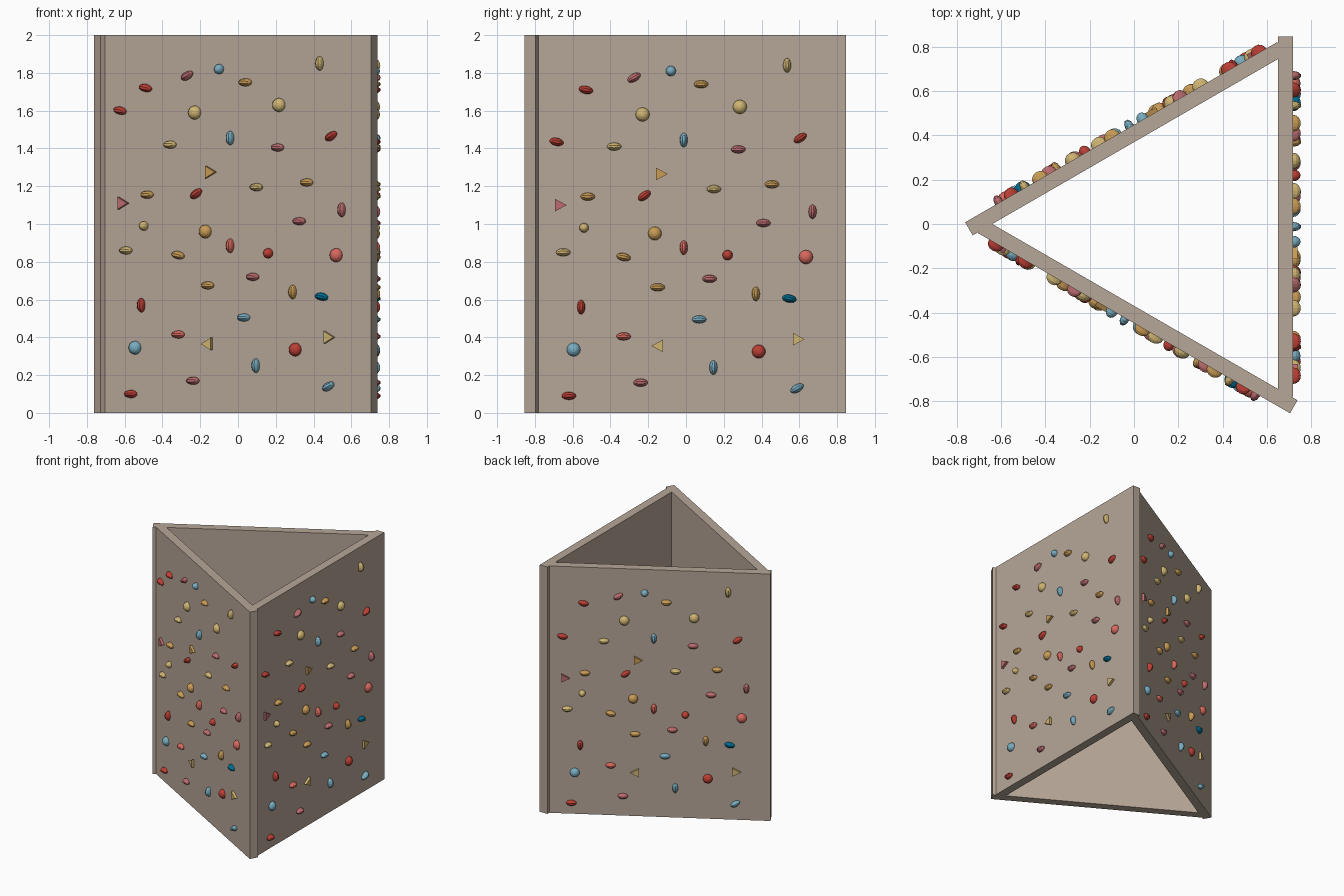
import bpy, bmesh
from math import radians, pi
from mathutils import Matrix, Vector

if "Cube" in bpy.data.objects:
    bpy.data.objects.remove(bpy.data.objects["Cube"])

CX, OUT, INN, T = 0.22, 0.498, 0.43, 0.847   # triangle centre, face distances, panel end

COLORS = {
    "stone": (0.47, 0.38, 0.31), "red": (0.50, 0.05, 0.035), "coral": (0.68, 0.14, 0.11),
    "rose": (0.50, 0.15, 0.16), "gold": (0.58, 0.33, 0.09), "yellow": (0.62, 0.46, 0.17),
    "blue": (0.19, 0.42, 0.53), "teal": (0.0, 0.15, 0.28)}
mats = {}
for name, c in COLORS.items():
    mats[name] = bpy.data.materials.new(name)
    mats[name].diffuse_color = (*c, 1)

# oval beads by colour: along panel, height, tilt in degrees
OVALS = {
    "red": [(-.53, 1.71, -12), (.605, 1.455, 32), (-.22, 1.15, 35), (-.555, .56, 90), (-.62, .09, 0)],
    "rose": [(-.275, 1.775, 30), (.277, 1.395, 0), (.41, 1.005, 0), (.67, 1.065, 90),
             (.125, .71, 0), (-.24, .16, 0)],
    "coral": [(-.012, .875, 90), (-.33, .405, 0)],
    "gold": [(.08, 1.74, 0), (-.52, 1.145, 0), (.455, 1.21, 0), (-.33, .825, -12),
             (-.15, .665, 0), (.37, .63, 90)],
    "yellow": [(.535, 1.84, 90), (-.38, 1.41, 0), (.148, 1.185, 0), (-.65, .85, 0)],
    "blue": [(-.012, 1.445, 90), (.07, .495, 0), (.145, .24, 90), (.588, .13, 30)],
    "teal": [(.547, .605, -10)]}
# round beads: along panel, height, diameter
ROUNDS = {
    "blue": [(-.08, 1.81, .054), (-.595, .335, .072)],
    "yellow": [(-.23, 1.58, .074), (.285, 1.62, .074), (-.54, .98, .05)],
    "gold": [(-.165, .95, .072)],
    "red": [(.22, .835, .054), (.385, .325, .072)],
    "coral": [(.635, .825, .074)]}
# triangular chips: along panel, height, pointing angle
CHIPS = {"gold": [(-.13, 1.265, 0)], "rose": [(-.665, 1.10, 0)],
         "yellow": [(-.15, .355, 180), (.595, .39, 0)]}


def place(t, z, ang=0):
    return Matrix.Translation((OUT, t, z)) @ Matrix.Rotation(radians(ang), 4, 'X')


def make(name, bm, color, turn):
    bmesh.ops.recalc_face_normals(bm, faces=bm.faces[:])
    me = bpy.data.meshes.new(name)
    bm.to_mesh(me)
    bm.free()
    me.materials.append(mats[color])
    ob = bpy.data.objects.new(name, me)
    ob.matrix_world = Matrix.Translation((CX, 0, 0)) @ Matrix.Rotation(turn, 4, 'Z')
    bpy.context.collection.objects.link(ob)


def beads(color, dz, end_z):
    bm = bmesh.new()
    ovals = list(OVALS.get(color, []))
    if color == "red":
        ovals.append((-.685, end_z, -12))
    for t, z, a in ovals:      # poles on the long axis
        m = place(t, z + dz, a) @ Matrix.Diagonal((.037, .038, .021, 1)) @ Matrix.Rotation(pi / 2, 4, 'X')
        bmesh.ops.create_uvsphere(bm, u_segments=10, v_segments=8, radius=1, matrix=m)
    for t, z, d in ROUNDS.get(color, []):      # poles facing outward
        m = place(t, z + dz) @ Matrix.Diagonal((.034, d / 2, d / 2, 1)) @ Matrix.Rotation(pi / 2, 4, 'Y')
        bmesh.ops.create_uvsphere(bm, u_segments=16, v_segments=8, radius=1, matrix=m)
    for t, z, a in CHIPS.get(color, []):
        m = place(t, z + dz, a)
        tri = [(-.028, -.033), (.033, 0), (-.028, .033)]
        f = bm.faces.new([bm.verts.new(m @ Vector((-.01, y, h))) for y, h in tri])
        r = bmesh.ops.extrude_face_region(bm, geom=[f])
        bmesh.ops.translate(bm, vec=(.03, 0, 0), verts=[v for v in r["geom"] if isinstance(v, bmesh.types.BMVert)])
    return bm


# three identical sides turned around the centre, each overlapping the next at one end
for side, k, dz, end_z in (("right", 0, 0, 1.435), ("back", 1, 0, 1.435), ("front", 2, .01, 1.59)):
    turn = k * 2 * pi / 3
    bm = bmesh.new()
    t0, t1 = -.78, T
    bmesh.ops.create_cube(bm, size=1, matrix=Matrix.Translation(((OUT + INN) / 2, (t0 + t1) / 2, 1))
                          @ Matrix.Diagonal((OUT - INN, t1 - t0, 2, 1)))
    make(side + "_panel", bm, "stone", turn)
    for color in list(COLORS)[1:]:
        make(f"{side}_{color}_beads", beads(color, dz, end_z), color, turn)

for m in bpy.data.materials:
    if m.users and not m.is_grease_pencil:
        m.use_nodes = True
        m.node_tree.nodes["Principled BSDF"].inputs["Base Color"].default_value = m.diffuse_color
